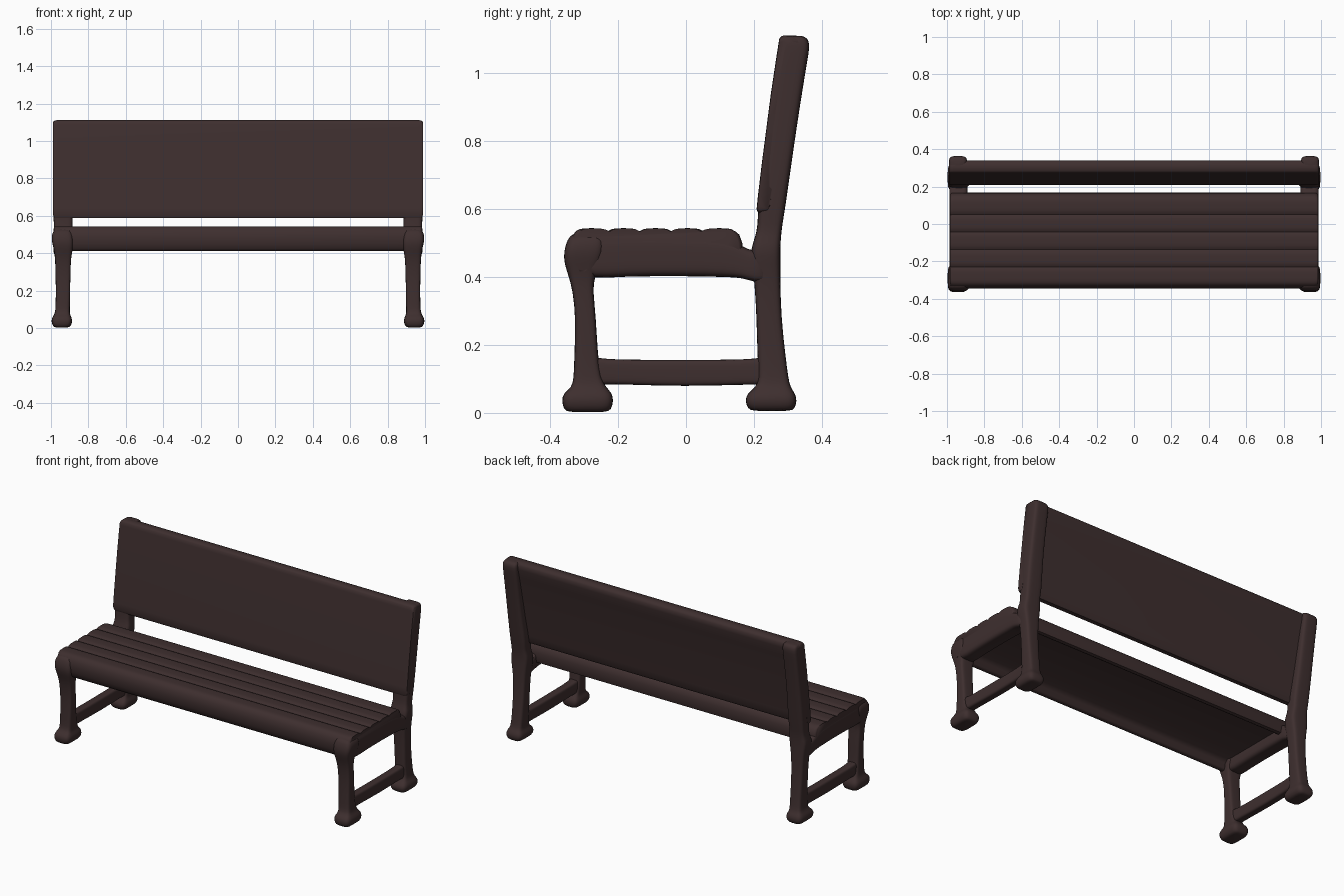
import bpy, bmesh, math
from mathutils import Vector

brown = bpy.data.materials.new("dark brown")
brown.diffuse_color = (0.048, 0.028, 0.028, 1)


def finish(name, bm, angle=40):
    bmesh.ops.recalc_face_normals(bm, faces=bm.faces)
    me = bpy.data.meshes.new(name)
    bm.to_mesh(me)
    bm.free()
    me.materials.append(brown)
    ob = bpy.data.objects.new(name, me)
    bpy.context.collection.objects.link(ob)
    bpy.ops.object.select_all(action='DESELECT')
    ob.select_set(True)
    bpy.context.view_layer.objects.active = ob
    bpy.ops.object.shade_smooth_by_angle(angle=math.radians(angle))
    return ob


def skin(rings):
    """Bridge equal rings of points and cap both ends."""
    bm = bmesh.new()
    rows = [[bm.verts.new(p) for p in r] for r in rings]
    n = len(rows[0])
    for a, b in zip(rows, rows[1:]):
        for i in range(n):
            j = (i + 1) % n
            bm.faces.new((a[i], a[j], b[j], b[i]))
    bm.faces.new(rows[0])
    bm.faces.new(rows[-1])
    return bm


def bar(name, sections, axis='z', n=20, power=0.45):
    """Rounded bar on +x, mirrored to -x. Section: (t, x0, x1, b0, b1)."""
    rings = []
    for t, x0, x1, b0, b1 in sections:
        ring = []
        for k in range(n):
            a = 2 * math.pi * (k + 0.5) / n
            c, s = math.cos(a), math.sin(a)
            x = (x0 + x1) / 2 + (x1 - x0) / 2 * math.copysign(abs(c) ** power, c)
            b = (b0 + b1) / 2 + (b1 - b0) / 2 * math.copysign(abs(s) ** power, s)
            ring.append((x, b, t) if axis == 'z' else (x, t, b))
        rings.append(ring)
    ob = finish(name, skin(rings), 60)
    ob.modifiers.new("mirror", 'MIRROR')
    sub = ob.modifiers.new("smooth", 'SUBSURF')
    sub.levels = sub.render_levels = 1
    return ob


def plank(name, profile, half):
    """Sweep a (y, z) profile along x, shrinking it at the rounded ends."""
    c = Vector((sum(p[0] for p in profile), sum(p[1] for p in profile))) / len(profile)
    ends = [(half, 0.955), (half - 0.003, 0.975), (half - 0.01, 0.992), (half - 0.022, 1)]
    stations = [(-x, s) for x, s in ends] + [(x, s) for x, s in reversed(ends)]
    rings = [[(x, c.x + (y - c.x) * s, c.y + (z - c.y) * s) for y, z in profile]
             for x, s in stations]
    return finish(name, skin(rings), 50)


# Seat: five shallow slats with a rolled front edge and hollow underside
top = []
slats, steps = 5, 8
y0, y1 = -0.325, 0.145
for i in range(slats):
    for k in range(steps):
        u = k / steps
        top.append((y0 + (y1 - y0) * (i + u) / slats,
                    0.544 - 0.009 * abs(2 * u - 1) ** 4))
seat = top + [(0.145, 0.535), (0.157, 0.525), (0.166, 0.50), (0.168, 0.46),
              (0.163, 0.44), (0.15, 0.435), (0.138, 0.44), (0.125, 0.465),
              (-0.27, 0.465), (-0.29, 0.445), (-0.298, 0.42), (-0.307, 0.412),
              (-0.322, 0.412), (-0.333, 0.425), (-0.341, 0.45), (-0.344, 0.485),
              (-0.338, 0.515)]
plank("seat", seat, 0.985)

# Backrest: leaning panel, thicker towards its top edge
back = [(0.213, 0.588), (0.208, 0.60), (0.212, 0.64), (0.224, 0.74), (0.237, 0.84),
        (0.25, 0.94), (0.265, 1.04), (0.272, 1.085), (0.275, 1.103), (0.283, 1.111),
        (0.31, 1.112), (0.33, 1.107), (0.339, 1.095), (0.338, 1.07), (0.326, 1.02),
        (0.308, 0.94), (0.288, 0.84), (0.270, 0.74), (0.252, 0.64), (0.246, 0.60),
        (0.239, 0.588)]
plank("backrest", back, 0.988)

# Front legs with flared feet
bar("front_leg", [
    (0.002, 0.91, 0.975, -0.345, -0.235), (0.008, 0.895, 0.99, -0.36, -0.22),
    (0.035, 0.884, 0.999, -0.367, -0.213), (0.058, 0.89, 0.994, -0.362, -0.217),
    (0.075, 0.90, 0.98, -0.337, -0.235), (0.10, 0.899, 0.976, -0.331, -0.25),
    (0.17, 0.898, 0.974, -0.329, -0.26), (0.28, 0.896, 0.975, -0.325, -0.265),
    (0.36, 0.894, 0.977, -0.334, -0.274), (0.40, 0.888, 0.98, -0.345, -0.27),
    (0.44, 0.88, 0.99, -0.359, -0.25), (0.475, 0.88, 0.998, -0.361, -0.24),
    (0.51, 0.885, 0.994, -0.350, -0.24), (0.532, 0.90, 0.975, -0.335, -0.25)])

# Back legs continuing up as the leaning posts
bar("back_post", [
    (0.005, 0.91, 0.975, 0.195, 0.31), (0.012, 0.895, 0.99, 0.182, 0.32),
    (0.035, 0.884, 0.999, 0.173, 0.328), (0.058, 0.89, 0.994, 0.18, 0.322),
    (0.075, 0.90, 0.98, 0.205, 0.308), (0.10, 0.899, 0.976, 0.215, 0.302),
    (0.17, 0.898, 0.974, 0.21, 0.293), (0.28, 0.896, 0.975, 0.208, 0.281),
    (0.38, 0.893, 0.978, 0.202, 0.278), (0.44, 0.885, 0.988, 0.195, 0.278),
    (0.485, 0.878, 0.996, 0.19, 0.278), (0.52, 0.88, 0.985, 0.205, 0.28),
    (0.555, 0.888, 0.984, 0.211, 0.284), (0.60, 0.88, 0.988, 0.212, 0.292),
    (0.75, 0.89, 0.99, 0.228, 0.313), (0.90, 0.892, 0.99, 0.248, 0.335),
    (1.04, 0.892, 0.99, 0.267, 0.358), (1.085, 0.892, 0.99, 0.274, 0.366),
    (1.103, 0.895, 0.987, 0.277, 0.358), (1.112, 0.905, 0.98, 0.285, 0.345)])

# End rails under the seat, joining front and back legs
bar("seat_end_rail", [
    (-0.33, 0.89, 0.985, 0.42, 0.52), (-0.27, 0.888, 0.988, 0.393, 0.525),
    (-0.20, 0.89, 0.988, 0.402, 0.525), (0.0, 0.89, 0.988, 0.403, 0.525),
    (0.12, 0.89, 0.988, 0.40, 0.52), (0.165, 0.89, 0.988, 0.398, 0.49),
    (0.20, 0.89, 0.988, 0.385, 0.475), (0.25, 0.895, 0.985, 0.38, 0.48)], axis='y')

# Low stretchers between the feet
bar("stretcher", [
    (-0.30, 0.908, 0.966, 0.085, 0.165), (-0.25, 0.908, 0.966, 0.083, 0.162),
    (-0.21, 0.911, 0.963, 0.085, 0.156), (0.0, 0.911, 0.963, 0.077, 0.157),
    (0.18, 0.911, 0.963, 0.084, 0.156), (0.22, 0.908, 0.966, 0.082, 0.164),
    (0.27, 0.908, 0.966, 0.085, 0.165)], axis='y')
